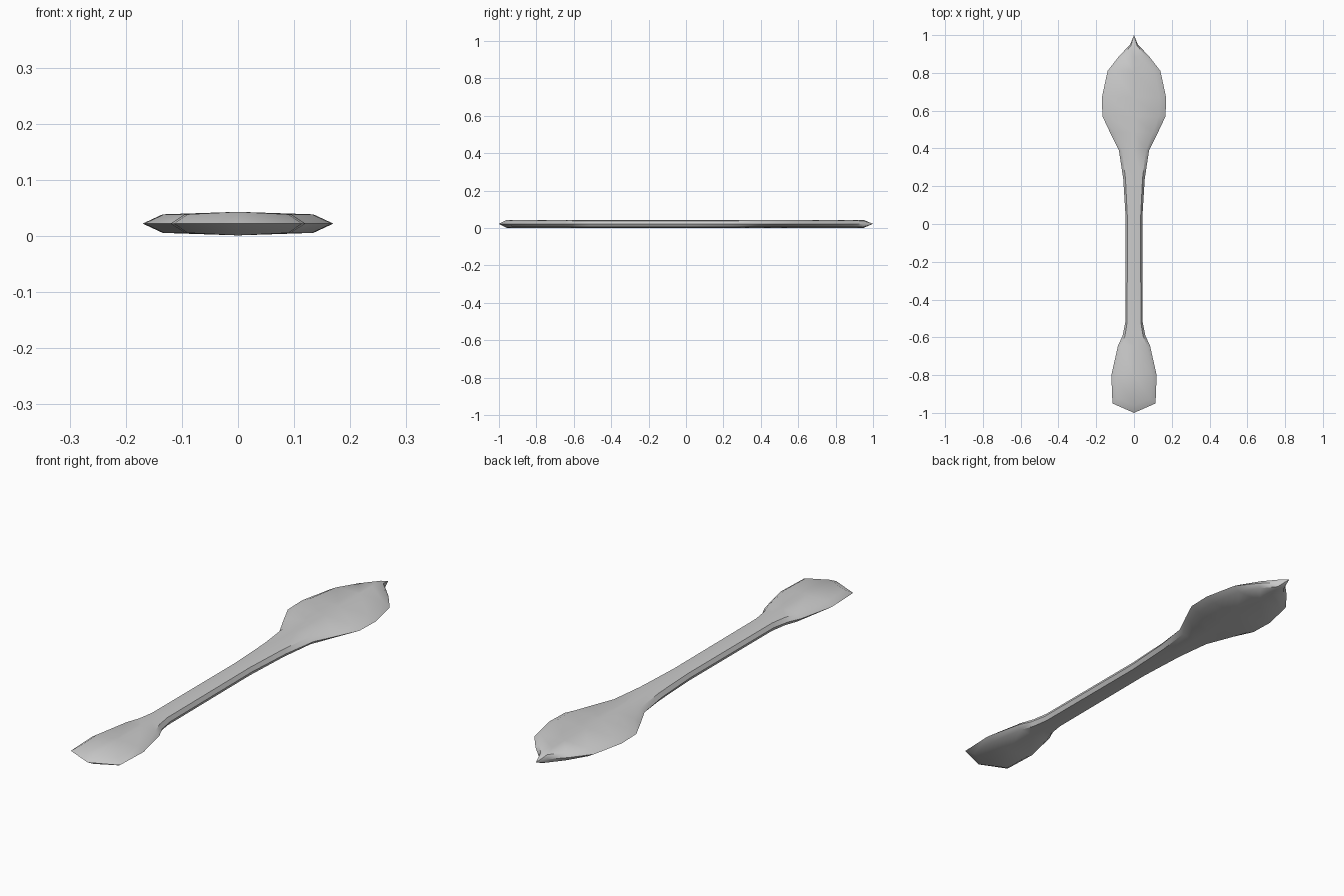
import bpy, bmesh, math

if "Cube" in bpy.data.objects:
    bpy.data.objects.remove(bpy.data.objects["Cube"])

MID, SHOULDER, RIDGE = 0.0222, 0.0165, 0.0210   # mid plane height, half thicknesses
INSET = 0.79                                    # shoulder width / rim width

# half-width profile along the length: (y, rim half width, shoulder y shift, ridge y shift)
stations = [
    (-0.95, 0.114, 0.025, -0.01),
    (-0.80, 0.12, 0, 0), (-0.645, 0.085, 0, 0), (-0.59, 0.06, 0, 0),
    (-0.52, 0.046, 0, 0), (0.03, 0.044, 0, 0), (0.24, 0.057, 0, 0),
    (0.39, 0.08, 0, 0), (0.485, 0.127, 0, 0), (0.57, 0.167, 0, 0),
    (0.67, 0.17, 0, 0), (0.81, 0.14, 0, 0), (0.89, 0.078, 0, 0),
    (0.95, 0.02, -0.005, 0),
]


def section(y, w, ds, dr):
    """Eight-sided lens section: rims, shoulders and centre ridges."""
    s = w * INSET
    return [(w, y, MID), (s, y + ds, MID + SHOULDER), (0, y + dr, MID + RIDGE),
            (-s, y + ds, MID + SHOULDER), (-w, y, MID), (-s, y + ds, MID - SHOULDER),
            (0, y + dr, MID - RIDGE), (s, y + ds, MID - SHOULDER)]


bm = bmesh.new()
rings = [[bm.verts.new(p) for p in section(*st)] for st in stations]

# skin between neighbouring sections
for a, b in zip(rings, rings[1:]):
    for i in range(8):
        j = (i + 1) % 8
        bm.faces.new((a[i], a[j], b[j], b[i]))

# close the blunt end and the pointed tip
for ring, y in ((rings[0], -1.0), (rings[-1], 1.0)):
    tip = bm.verts.new((0, y, MID))
    for i in range(8):
        bm.faces.new((ring[i], ring[(i + 1) % 8], tip))

bmesh.ops.recalc_face_normals(bm, faces=bm.faces[:])
mesh = bpy.data.meshes.new("double_ended_spatula")
bm.to_mesh(mesh)
bm.free()

tool = bpy.data.objects.new("double_ended_spatula", mesh)
bpy.context.collection.objects.link(tool)
bpy.context.view_layer.objects.active = tool
tool.select_set(True)
bpy.ops.object.shade_smooth_by_angle(angle=math.radians(40))
